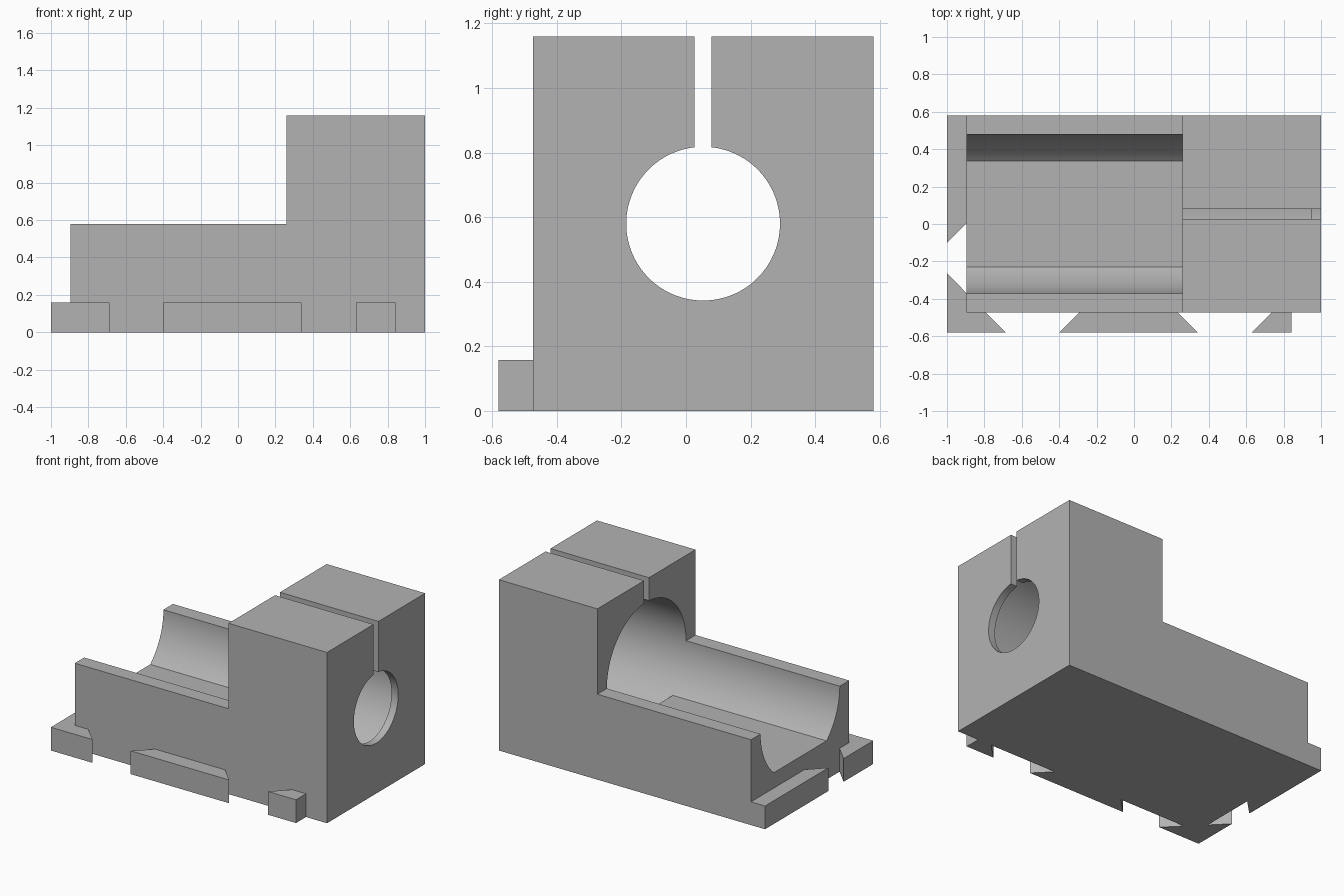
import bpy
import bmesh
import math
from mathutils import Vector

old = bpy.data.objects.get("Cube")
if old:
    bpy.data.objects.remove(old, do_unlink=True)

grey = bpy.data.materials.new("plain grey")
grey.use_nodes = True
colour = (0.45, 0.45, 0.45, 1)
grey.diffuse_color = colour
grey.node_tree.nodes["Principled BSDF"].inputs["Base Color"].default_value = colour

LEFT_END, STEP, WALL, RIGHT_END = -0.895, 0.26, 0.95, 1.0
FRONT, BACK, TOP = -0.473, 0.58, 1.16
AXIS_Y, AXIS_Z = 0.053, 0.58


def prism(name, points, offset):
    """Extrude a closed planar outline by an offset vector."""
    bm = bmesh.new()
    face = bm.faces.new([bm.verts.new(p) for p in points])
    ext = bmesh.ops.extrude_face_region(bm, geom=[face])
    moved = [g for g in ext["geom"] if isinstance(g, bmesh.types.BMVert)]
    bmesh.ops.translate(bm, verts=moved, vec=Vector(offset))
    bmesh.ops.recalc_face_normals(bm, faces=bm.faces)
    mesh = bpy.data.meshes.new(name)
    bm.to_mesh(mesh)
    bm.free()
    mesh.materials.append(grey)
    obj = bpy.data.objects.new(name, mesh)
    bpy.context.scene.collection.objects.link(obj)
    return obj


def box(name, x, y, z):
    outline = [(x[0], y[0], z[0]), (x[1], y[0], z[0]),
               (x[1], y[1], z[0]), (x[0], y[1], z[0])]
    return prism(name, outline, (0, 0, z[1] - z[0]))


def rod(name, radius, x0, x1, sides=96):
    turns = [math.tau * (i + 0.5) / sides for i in range(sides)]
    ring = [(x0, AXIS_Y + radius * math.cos(a), AXIS_Z + radius * math.sin(a))
            for a in turns]
    return prism(name, ring, (x1 - x0, 0, 0))


def combine(target, tool, operation):
    """Apply a boolean and discard the tool."""
    tool.hide_render = True
    mod = target.modifiers.new(operation, "BOOLEAN")
    mod.operation, mod.solver, mod.object = operation, "EXACT", tool
    bpy.ops.object.select_all(action="DESELECT")
    bpy.context.view_layer.objects.active = target
    target.select_set(True)
    bpy.ops.object.modifier_apply(modifier=mod.name)
    bpy.data.objects.remove(tool, do_unlink=True)


# Stepped housing
side = [(LEFT_END, 0), (RIGHT_END, 0), (RIGHT_END, TOP), (STEP, TOP),
        (STEP, AXIS_Z), (LEFT_END, AXIS_Z)]
housing = prism("housing", [(x, FRONT, z) for x, z in side], (0, BACK - FRONT, 0))

# Wide bore, flat trough floor, small end hole and clamping slot
combine(housing, rod("bore_cutter", 0.425, -1.2, WALL), "DIFFERENCE")
combine(housing, box("trough_floor", (LEFT_END, STEP), (-0.31, 0.42), (0.08, 0.263)), "UNION")
combine(housing, rod("hole_cutter", 0.238, 0.8, 1.2), "DIFFERENCE")
combine(housing, box("slot_cutter", (0.1, 1.2), (0.026, 0.079), (0.72, 1.4)), "DIFFERENCE")
bpy.ops.object.shade_smooth_by_angle(angle=math.radians(30))

# Locating tabs with slanted ends around the foot
tabs = {
    "corner_tab": [(-1, -0.58), (-0.687, -0.58), (-0.793, FRONT), (LEFT_END, FRONT),
                   (LEFT_END, -0.37), (-1, -0.263)],
    "left_side_tab": [(-1, -0.1), (LEFT_END, 0.005), (LEFT_END, BACK), (-1, BACK)],
    "front_middle_tab": [(-0.4, -0.58), (0.34, -0.58), (0.234, FRONT), (-0.293, FRONT)],
    "front_end_tab": [(0.63, -0.58), (0.842, -0.58), (0.842, FRONT), (0.737, FRONT)],
}
for name, outline in tabs.items():
    prism(name, [(x, y, 0) for x, y in outline], (0, 0, 0.158))
